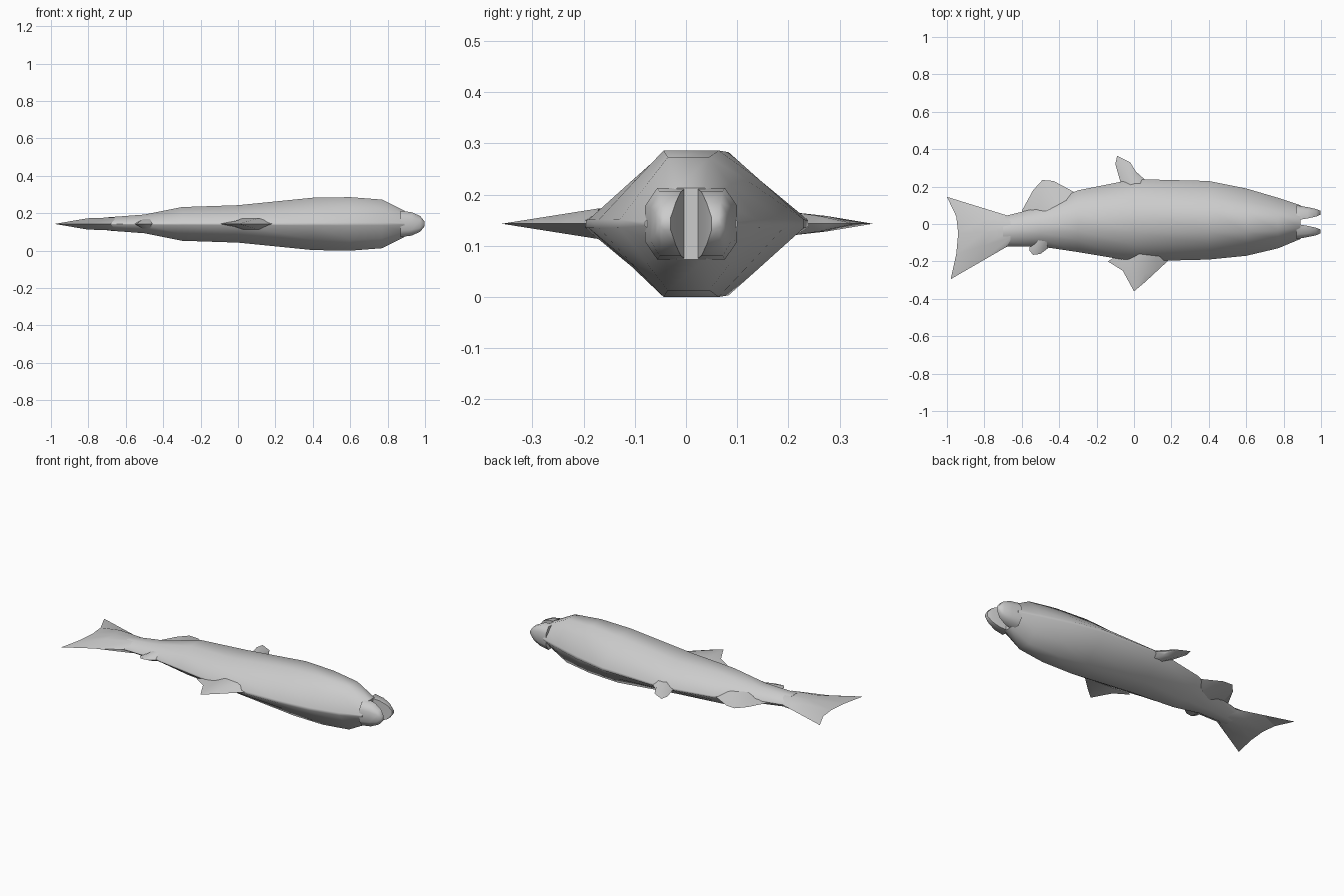
import bpy, bmesh, math
from mathutils import Vector

if "Cube" in bpy.data.objects:
    bpy.data.objects.remove(bpy.data.objects["Cube"])

middle = Vector((0, 0, 0.143))  # centre plane of the fish lying on its side
up = Vector((0, 0, 1))

colour = (0.6, 0.6, 0.6, 1)
grey = bpy.data.materials.new("plain grey")
grey.use_nodes = True
grey.diffuse_color = colour
grey.node_tree.nodes["Principled BSDF"].inputs["Base Color"].default_value = colour


def finish(name, bm):
    """Weld the shared edges, make the object and shade it smooth."""
    bmesh.ops.remove_doubles(bm, verts=bm.verts, dist=0.0005)
    bmesh.ops.recalc_face_normals(bm, faces=bm.faces)
    mesh = bpy.data.meshes.new(name)
    bm.to_mesh(mesh)
    bm.free()
    mesh.materials.append(grey)
    obj = bpy.data.objects.new(name, mesh)
    bpy.context.collection.objects.link(obj)
    bpy.ops.object.select_all(action="DESELECT")
    obj.select_set(True)
    bpy.context.view_layer.objects.active = obj
    bpy.ops.object.shade_smooth_by_angle(angle=math.radians(60))


def add_strips(bm, rows, closed):
    """Join neighbouring rows of vertices with quads."""
    for first, second in zip(rows, rows[1:]):
        count = len(first)
        for i in range(count if closed else count - 1):
            j = (i + 1) % count
            bm.faces.new((first[i], first[j], second[j], second[i]))


def loft(name, sections, profile):
    """Each section gives x, low y, high y and half thickness."""
    bm = bmesh.new()
    ring = profile + [(across, -height) for across, height in reversed(profile)]
    rows = []
    for x, low, high, thick in sections:
        centre, half = (low + high) / 2, (high - low) / 2
        rows.append([bm.verts.new(middle + Vector((x, centre + across * half, height * thick)))
                     for across, height in ring])
    add_strips(bm, rows, closed=True)
    bm.faces.new(rows[0])
    bm.faces.new(rows[-1])
    finish(name, bm)


def fin(name, root_start, root_end, rim, thick, mid_thick):
    """Blade from a straight root to a sharp rim, thickest at the root."""
    bm = bmesh.new()
    start, end = Vector(root_start).to_3d(), Vector(root_end).to_3d()
    edge = [Vector(point).to_3d() for point in rim]
    last = len(edge) - 1
    root = [start.lerp(end, i / last) for i in range(last + 1)]
    centre_row = [a.lerp(b, 0.5) for a, b in zip(root, edge)]
    for side in (up, -up):
        rows = []
        for line, depth in ((root, thick), (centre_row, mid_thick), (edge, 0)):
            rows.append([bm.verts.new(middle + point + side * (depth if 0 < i < last else 0))
                         for i, point in enumerate(line)])
        add_strips(bm, rows, closed=False)
    finish(name, bm)


def jaw(name, side):
    """Half of the mouth; thickness follows a quarter circle to a blunt tip."""
    sections = []
    steps = 4
    for step in range(steps):
        t = step / (steps - 1)
        angle = t * math.radians(80)
        inner = 0.01 + side * (0.01 + 0.03 * t)
        outer = 0.01 + side * (0.09 - 0.03 * t)
        x = 0.87 + 0.13 * math.sin(angle)
        sections.append((x, inner, outer, 0.07 * math.cos(angle)))
    loft(name, sections, [(1, 0.5), (0.4, 1), (-1, 1)])


# Body, from the tail stalk to the back of the mouth
half_profile = [(1, 0.06), (0.6, 0.6), (0.3, 1)]
body_profile = half_profile + [(-across, height) for across, height in reversed(half_profile)]
loft("body", [
    (-0.7, -0.12, 0.04, 0.035),
    (-0.5, -0.12, 0.09, 0.05),
    (-0.3, -0.15, 0.18, 0.09),
    (0, -0.2, 0.24, 0.1),
    (0.4, -0.19, 0.23, 0.14),
    (0.6, -0.17, 0.19, 0.143),
    (0.77, -0.13, 0.14, 0.13),
    (0.89, -0.08, 0.1, 0.07),
], body_profile)

# Two jaws around the open mouth
jaw("upper_jaw", 1)
jaw("lower_jaw", -1)

# Forked tail
fin("tail_fin", (-0.66, 0.04), (-0.66, -0.11),
    [(-1, 0.145), (-0.95, 0.04), (-0.94, -0.05), (-0.95, -0.16), (-0.98, -0.295)],
    thick=0.035, mid_thick=0.03)

# Fins along the two edges of the body
fin("front_upper_fin", (-0.06, 0.18), (0.1, 0.2),
    [(-0.1, 0.32), (-0.09, 0.365), (-0.02, 0.33), (0.01, 0.28)],
    thick=0.025, mid_thick=0.015)
fin("front_lower_fin", (-0.06, -0.15), (0.2, -0.18),
    [(-0.14, -0.2), (-0.06, -0.25), (0, -0.36), (0.06, -0.31)],
    thick=0.03, mid_thick=0.015)
fin("rear_upper_fin", (-0.54, 0.03), (-0.3, 0.16),
    [(-0.6, 0.07), (-0.54, 0.18), (-0.49, 0.235), (-0.43, 0.23)],
    thick=0.03, mid_thick=0.015)
fin("rear_lower_fin", (-0.55, -0.08), (-0.43, -0.1),
    [(-0.56, -0.14), (-0.54, -0.165), (-0.5, -0.16), (-0.46, -0.13)],
    thick=0.025, mid_thick=0.015)
